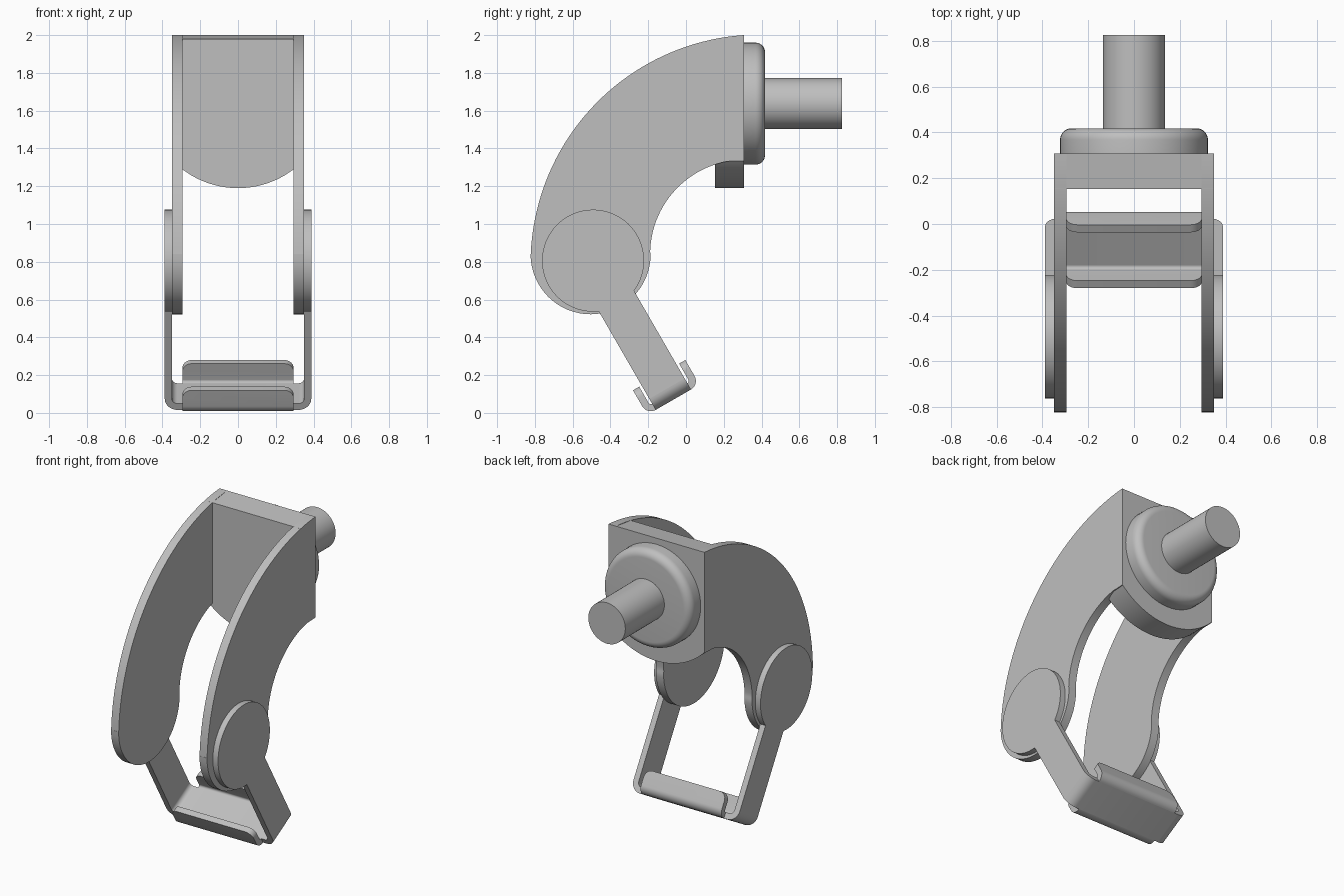
import bpy, bmesh
from math import sin, cos, pi, radians, sqrt, atan2, asin
from mathutils import Matrix, Vector

if "Cube" in bpy.data.objects:
    bpy.data.objects.remove(bpy.data.objects["Cube"])

grey = bpy.data.materials.new("plain grey")
grey.use_nodes = True
grey.diffuse_color = (0.52, 0.52, 0.52, 1)
grey.node_tree.nodes["Principled BSDF"].inputs["Base Color"].default_value = (0.52, 0.52, 0.52, 1)

X, Y, Z = Vector((1, 0, 0)), Vector((0, 1, 0)), Vector((0, 0, 1))


def arc(cx, cy, r, a0, a1, n=16):
    """Points on an arc from angle a0 to a1 (radians)."""
    steps = [a0 + (a1 - a0) * i / n for i in range(n + 1)]
    return [(cx + r * cos(a), cy + r * sin(a)) for a in steps]


def prism(name, outline, origin, ax, ay, ad, depth, bevel=None, radius=0.0):
    """Extrude a 2D outline (axes ax, ay) along ad; bevel picks edges to round."""
    bm = bmesh.new()
    face = bm.faces.new([bm.verts.new((p, q, 0)) for p, q in outline])
    grown = bmesh.ops.extrude_face_region(bm, geom=[face])["geom"]
    new = [v for v in grown if isinstance(v, bmesh.types.BMVert)]
    bmesh.ops.translate(bm, verts=new, vec=(0, 0, depth))
    bmesh.ops.recalc_face_normals(bm, faces=bm.faces)
    if bevel:
        edges = [e for e in bm.edges if bevel(e.verts[0].co, e.verts[1].co)]
        bmesh.ops.bevel(bm, geom=edges, offset=radius, segments=8,
                        profile=0.5, affect='EDGES')
    m = Matrix((ax, ay, ad)).transposed().to_4x4()
    m.translation = origin
    bm.transform(m)
    bmesh.ops.recalc_face_normals(bm, faces=bm.faces)
    mesh = bpy.data.meshes.new(name)
    bm.to_mesh(mesh)
    bm.free()
    mesh.materials.append(grey)
    obj = bpy.data.objects.new(name, mesh)
    bpy.context.collection.objects.link(obj)
    bpy.ops.object.select_all(action='DESELECT')
    obj.select_set(True)
    bpy.context.view_layer.objects.active = obj
    bpy.ops.object.shade_smooth_by_angle(angle=radians(30))
    return obj


# Main dimensions
inner_x, arm_x, plate_x = 0.295, 0.35, 0.388
plate_front, plate_back = 0.153, 0.308
outer_c, outer_r = (0.39, 0.79), 1.213
axis_z = 1.637


def outer_z(y):
    """Height of the fork's outer curve at depth y."""
    return outer_c[1] + sqrt(outer_r ** 2 - (y - outer_c[0]) ** 2)


# Curved fork arms
start = atan2(outer_z(plate_back) - outer_c[1], plate_back - outer_c[0])
arm = arc(*outer_c, outer_r, start, pi - asin(0.05 / outer_r), 40)
arm += arc(-0.505, 0.84, 0.318, pi, 2 * pi, 32)
arm += arc(0.31, 0.84, 0.5, pi - 0.02, pi / 2 + 0.18, 24)
arm.append((plate_back, 1.335))
for side, label in ((1, "left"), (-1, "right")):
    prism(label + "_fork_arm", arm, X * side * inner_x, Y, Z, X * side, arm_x - inner_x)

# Back plate with a round lower edge, its top following the fork's curve
half = asin(arm_x / 0.485)
low = arc(0, 1.675, 0.485, -pi / 2 - half, -pi / 2 + half, 32)
plate = prism("back_plate", low + [(arm_x, 2), (-arm_x, 2)],
              Y * plate_front, X, Z, Y, plate_back - plate_front)
for v in plate.data.vertices:
    if v.co.z > 1.9:
        v.co.z = outer_z(v.co.y)

# Round flange and stem
ring = arc(0, axis_z, 0.323, 0, 2 * pi, 64)[:-1]
prism("flange", ring, Y * plate_back, X, Z, Y, 0.11,
      lambda a, b: min(a.z, b.z) > 0.1, 0.05)
stem = arc(0, axis_z, 0.135, 0, 2 * pi, 48)[:-1]
prism("stem", stem, Y * 0.41, X, Z, Y, 0.415)

# Swinging bracket: u runs across the strap, v runs down along it
pivot = Vector((0, -0.492, 0.806))
tilt = radians(30)
U = Vector((0, cos(tilt), sin(tilt)))
V = Vector((0, sin(tilt), -cos(tilt)))
strap, sheet, bottom, bend = 0.108, 0.038, 0.85, 0.068
bend_v = bottom - bend

# Pivot discs with straps
a = asin(strap / 0.27)
side_plate = arc(0, 0, 0.27, pi / 2 + a, 2.5 * pi - a, 64)
side_plate += [(strap, bend_v), (-strap, bend_v)]
for side, label in ((1, "left"), (-1, "right")):
    prism(label + "_pivot_strap", side_plate, pivot + X * side * arm_x,
          U, V, X * side, plate_x - arm_x)

# Cross piece bent up into the straps
cx = plate_x - bend
base = arc(-cx, bend_v, bend, pi, pi / 2, 10) + arc(cx, bend_v, bend, pi / 2, 0, 10)
base += arc(cx, bend_v, bend - sheet, 0, pi / 2, 10)
base += arc(-cx, bend_v, bend - sheet, pi / 2, pi, 10)
prism("cross_piece", base, pivot - U * strap, X, V, U, 2 * strap)

# Folded lips in front of and behind the cross piece
lip_r, tip = 0.052, 0.70
lip_v = bottom - lip_r
lip = arc(strap, lip_v, lip_r, pi / 2, 0, 10)
lip += [(strap + lip_r, tip), (strap + lip_r - sheet, tip)]
lip += arc(strap, lip_v, lip_r - sheet, 0, pi / 2, 10)


def tip_corner(a, b):
    return max(a.y, b.y) < tip + 0.001 and abs(a.z - b.z) < 0.001


for side, label in ((-1, "front"), (1, "back")):
    prism(label + "_lip", lip, pivot - X * inner_x, U * side, V, X,
          2 * inner_x, tip_corner, 0.05)
